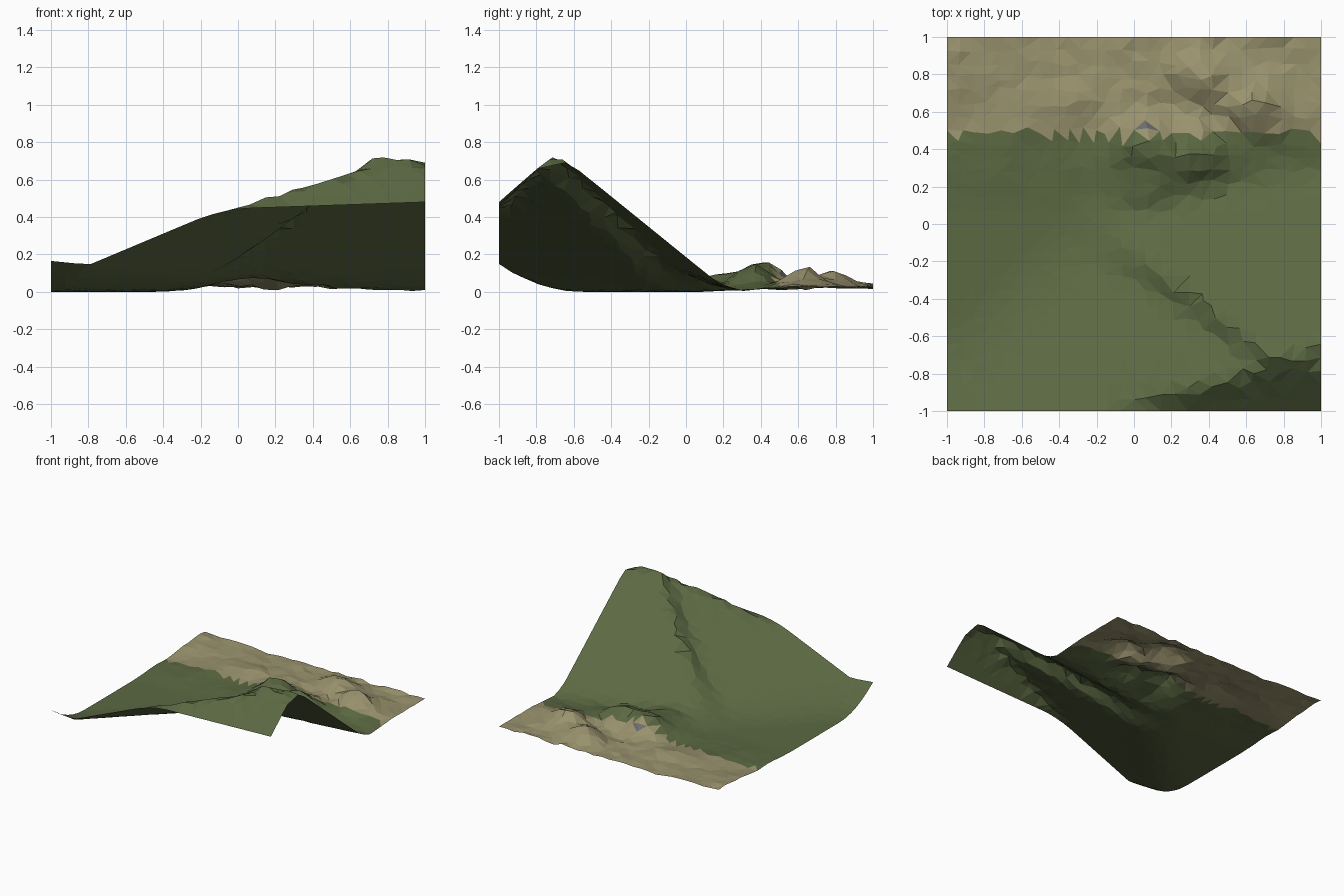
import bpy, bmesh, math, random
from mathutils import Vector, noise

if "Cube" in bpy.data.objects:
    bpy.data.objects.remove(bpy.data.objects["Cube"])

random.seed(4)
N = 28                                   # grid cells per side

# centre x, centre y, radius x, radius y, height
HILLS = [
    (0.06, 0.17, 0.20, 0.16, 0.090),     # saddle between slope and hills
    (0.04, 0.42, 0.15, 0.12, 0.140),
    (0.32, 0.35, 0.16, 0.12, 0.120),
    (0.63, 0.62, 0.14, 0.11, 0.105),
    (0.38, 0.79, 0.16, 0.10, 0.095),
    (-0.95, 0.90, 0.22, 0.16, 0.030),
    (-0.35, 0.66, 0.18, 0.12, 0.025),
]


def smooth_max(a, b, k):
    h = max(k - abs(a - b), 0) / k
    return max(a, b) + h * h * k / 4


def smooth_min(a, b, k):
    return -smooth_max(-a, -b, k)


def ramp(a, lo, hi):
    return min(max((a - lo) / (hi - lo), 0), 1)


def height(x, y):
    low = ramp(y, -0.35, -0.1)           # the spur softens downhill
    # west slope, with a gully and a spur rising north-east of it
    west = 0.049 + 0.42 * x - 0.43 * y
    spur = 0.573 * (x - 0.2) + 0.82 * (y + 0.42)
    west += (0.9 - 0.35 * low) * smooth_max(spur, 0, 0.03 + 0.1 * low)
    # north face, front face and the shoulder east of the peak
    north = 0.186 - 0.81 * y - 0.10 * (1 - x)
    front = 0.48 + 0.88 * (y + 1) - 0.035 * (1 - x)
    shoulder = 0.69 + 0.1 * (y + 0.6) + 0.32 * (1 - x)
    mountain = smooth_min(west, north, 0.03 + 0.1 * low)
    mountain = smooth_min(mountain, front, 0.06 if x < 0.4 else 0.03)
    mountain = smooth_min(mountain, shoulder, 0.03)
    # rising corner at the far left of the front edge
    corner = 0.165 - 0.70 * (y + 1) - 0.10 * (x + 1)
    mountain = max(mountain, corner)
    # rolling rough ground at the back
    rough = ramp(y, 0.1, 0.5)
    ground = 0.026 * rough
    ground += 0.022 * rough * noise.noise(Vector((x * 4, y * 5, 2.3)))
    for cx, cy, rx, ry, h in HILLS:
        ground += h * math.exp(-((x - cx) / rx) ** 2 - ((y - cy) / ry) ** 2)
    z = smooth_max(mountain, ground, 0.09 + 0.05 * ramp(-x, 0, 0.5))
    # jagged crest and rocky hills
    crest = 0
    if y > -0.98 and x > -0.1:
        crest = math.exp(-((y + 0.95 - 0.27 * x) / 0.12) ** 2)
    hills = rough * math.exp(-((x - 0.3) / 0.5) ** 2)
    return z + random.uniform(-1, 1) * (0.007 * crest + 0.009 * hills + 0.004 * rough)


def material(name, rgb):
    m = bpy.data.materials.new(name)
    m.diffuse_color = (*rgb, 1)
    m.use_nodes = True
    m.node_tree.nodes["Principled BSDF"].inputs["Base Color"].default_value = m.diffuse_color
    return m


# terrain sheet
bm = bmesh.new()
bmesh.ops.create_grid(bm, x_segments=N, y_segments=N, size=1)
for v in bm.verts:
    x, y = v.co.x, v.co.y
    if abs(x) < 0.99 and abs(y) < 0.99:
        x += random.uniform(-0.015, 0.015)
        y += random.uniform(-0.02, 0.02)
    v.co = (x, y, height(x, y))
low = min(v.co.z for v in bm.verts)
for v in bm.verts:
    v.co.z -= low
bmesh.ops.triangulate(bm, faces=bm.faces[:])
bm.normal_update()

# grass in front, dry earth behind, bare rock on steep faces there
for f in bm.faces:
    c = f.calc_center_median()
    if c.y > 0.475:
        f.material_index = 2 if f.normal.z < 0.68 else 1
    f.smooth = False

mesh = bpy.data.meshes.new("terrain")
bm.to_mesh(mesh)
bm.free()
for m in (material("grass", (0.105, 0.14, 0.055)),
          material("dry_earth", (0.32, 0.29, 0.155)),
          material("rock", (0.16, 0.16, 0.17))):
    mesh.materials.append(m)
bpy.context.collection.objects.link(bpy.data.objects.new("terrain", mesh))
